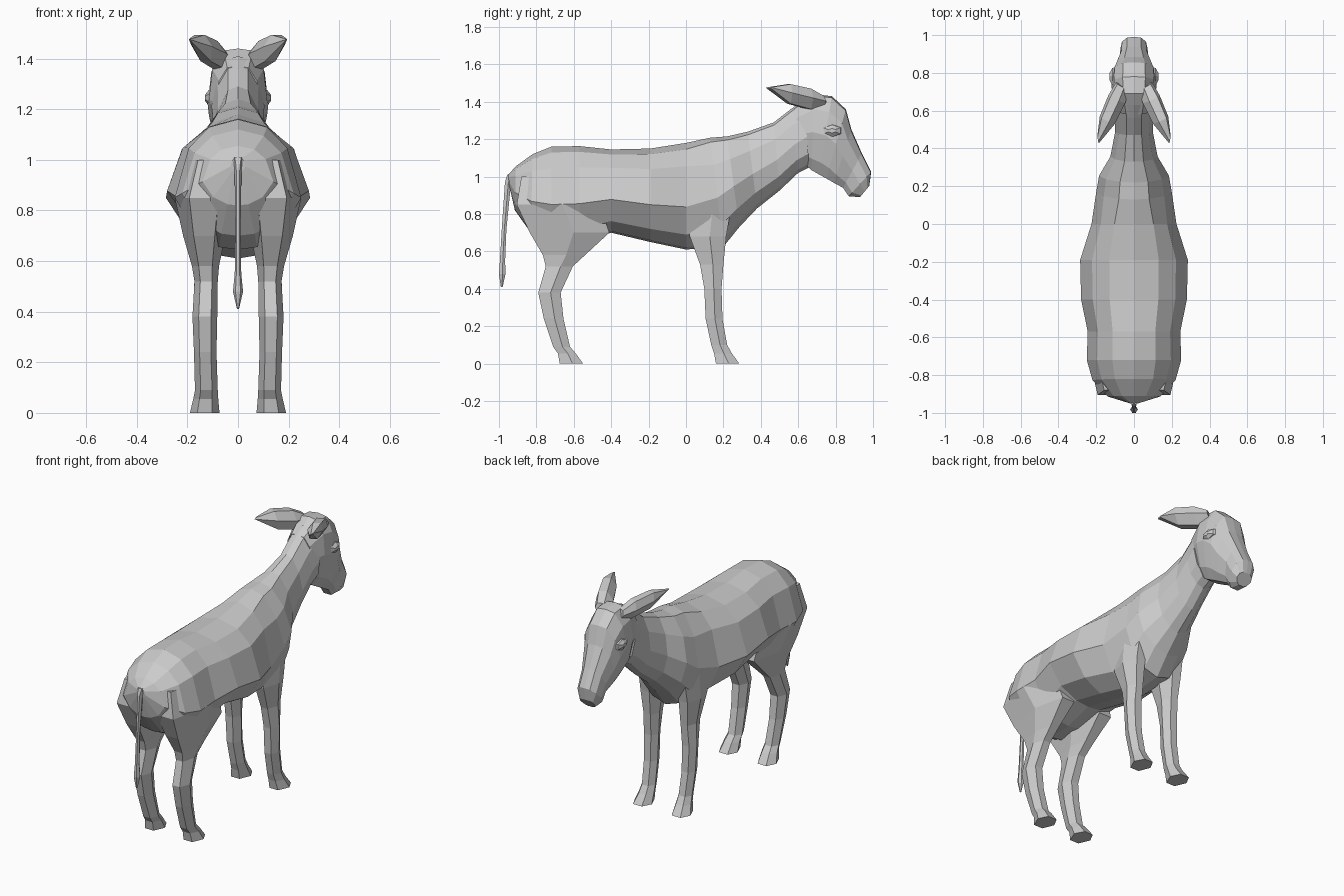
import bpy, bmesh
from mathutils import Vector


def loft(name, rings, mirror=False):
    """Skin a list of equal-length closed rings and cap both ends."""
    bm = bmesh.new()
    vr = [[bm.verts.new(p) for p in r] for r in rings]
    n = len(vr[0])
    for a, b in zip(vr, vr[1:]):
        for i in range(n):
            j = (i + 1) % n
            bm.faces.new((a[i], a[j], b[j], b[i]))
    bm.faces.new(vr[0])
    bm.faces.new(vr[-1])
    bmesh.ops.recalc_face_normals(bm, faces=bm.faces)
    me = bpy.data.meshes.new(name)
    bm.to_mesh(me)
    bm.free()
    ob = bpy.data.objects.new(name, me)
    bpy.context.collection.objects.link(ob)
    if mirror:
        ob.modifiers.new("mirror", 'MIRROR').use_mirror_merge = False
    return ob


def slice_ring(yt, zt, yb, zb, w, sec):
    """Symmetric ring between a top and a bottom point; sec = (depth, width) factors."""
    top, bot = Vector((0, yt, zt)), Vector((0, yb, zb))
    right = [top.lerp(bot, t) + Vector((f * w, 0, 0)) for t, f in sec]
    left = [Vector((-p.x, p.y, p.z)) for p in reversed(right[1:-1])]
    return right + left


HEX = [(1, .5), (.1, 1), (-1, .5), (-1, -.5), (.1, -1), (1, -.5)]


def flat_ring(z, y0, y1, x0, x1):
    """Horizontal six-sided ring from its y and x limits."""
    yc, xc, ry, rx = (y0 + y1) / 2, (x0 + x1) / 2, (y1 - y0) / 2, (x1 - x0) / 2
    return [(xc + u * rx, yc + v * ry, z) for v, u in HEX]


def leg(name, rows):
    return loft(name, [flat_ring(*r) for r in rows], True)


# torso and neck
TORSO = [(0, 0), (.06, .46), (.22, .78), (.6, 1), (.86, .7), (.98, .3), (1, 0)]
NECK = [(0, 0), (.04, .4), (.25, .8), (.55, 1), (.8, .85), (.95, .45), (1, 0)]
torso = [(-.95, 1.01, -.945, .95, .03), (-.91, 1.055, -.915, .82, .14),
         (-.82, 1.12, -.83, .70, .22), (-.72, 1.16, -.72, .645, .25),
         (-.57, 1.163, -.57, .65, .245), (-.40, 1.145, -.40, .70, .28),
         (-.19, 1.15, -.19, .65, .285), (0, 1.18, 0, .61, .225)]
neck = [(.13, 1.208, .20, .625, .20), (.22, 1.215, .285, .73, .185),
        (.33, 1.24, .38, .83, .125), (.47, 1.29, .50, .925, .10),
        (.56, 1.36, .60, 1.02, .10), (.63, 1.41, .66, 1.05, .105)]
loft("body_and_neck", [slice_ring(*r, TORSO) for r in torso] +
     [slice_ring(*r, NECK) for r in neck])

# head
HEAD = [(0, 0), (.02, .5), (.2, .88), (.5, 1), (.85, .7), (1, .35), (1, 0)]
head = [(.58, 1.37, .62, 1.08, .085), (.69, 1.44, .67, 1.035, .115),
        (.78, 1.43, .71, 1.012, .12), (.855, 1.36, .75, .99, .115),
        (.885, 1.25, .79, .967, .10), (.94, 1.125, .84, .94, .075),
        (.99, 1.025, .87, .895, .072), (.98, .95, .93, .89, .05)]
loft("head", [slice_ring(*r, HEAD) for r in head])

# eye ridges
loft("eye_ridge", [[(x, .78 + v * s, 1.245 + u * s * .7) for v, u in HEX]
                   for x, s in ((.07, .06), (.115, .045), (.13, .018))], True)

# ears
ear = [(.06, .73, 1.40, .035, .03), (.09, .66, 1.415, .045, .055),
       (.14, .55, 1.442, .04, .052), (.19, .447, 1.474, .004, .004)]
loft("ear", [[(x + u * rx + v * rx * .3, y + .02 * u, z + v * rz) for v, u in HEX]
             for x, y, z, rx, rz in ear], True)

# front legs: shoulder, knee, fetlock, hoof
leg("front_leg", [(.88, .02, .25, .06, .19), (.68, .02, .215, .07, .19),
                  (.53, .075, .20, .08, .172), (.40, .098, .19, .082, .178),
                  (.24, .105, .195, .085, .172), (.10, .135, .22, .082, .168),
                  (.055, .15, .245, .078, .175), (0, .16, .285, .073, .19)])

# hind legs: thigh, hock, fetlock, hoof
leg("hind_leg", [(1.0, -.88, -.55, .03, .20), (.85, -.905, -.46, .02, .25),
                 (.70, -.835, -.41, .05, .217), (.58, -.765, -.54, .075, .182),
                 (.52, -.75, -.605, .08, .172), (.38, -.79, -.67, .082, .18),
                 (.24, -.76, -.655, .085, .174), (.09, -.71, -.62, .08, .17),
                 (.055, -.685, -.59, .078, .177), (0, -.675, -.55, .073, .19)])

# tail with tuft
leg_rows = [(1.01, -.955, -.90, -.025, .025), (.97, -.968, -.935, -.014, .014),
            (.72, -.985, -.96, -.01, .01), (.55, -.995, -.967, -.013, .013),
            (.48, -1.0, -.965, -.02, .02), (.41, -.99, -.98, -.004, .004)]
loft("tail", [flat_ring(*r) for r in leg_rows])
